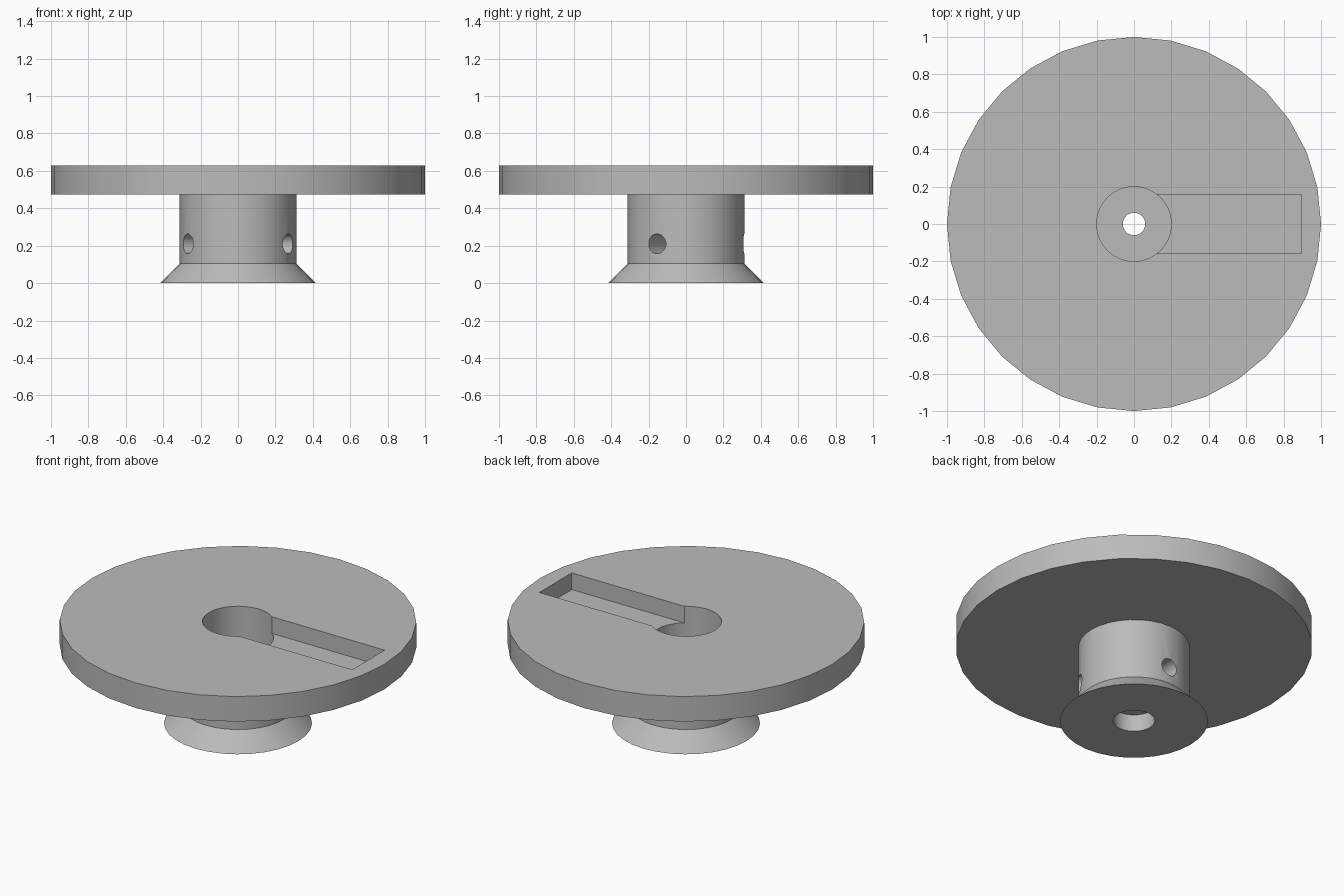
import bpy
import bmesh
import math
from mathutils import Matrix, Vector

if "Cube" in bpy.data.objects:
    bpy.data.objects.remove(bpy.data.objects["Cube"])

SIDES = 32
TOP = 0.63

grey = bpy.data.materials.new("plain_grey")
grey.use_nodes = True
colour = (0.5, 0.5, 0.5, 1)
grey.diffuse_color = colour
grey.node_tree.nodes["Principled BSDF"].inputs["Base Color"].default_value = colour


def add_object(name, bm):
    bmesh.ops.recalc_face_normals(bm, faces=bm.faces)
    mesh = bpy.data.meshes.new(name)
    bm.to_mesh(mesh)
    bm.free()
    mesh.materials.append(grey)
    obj = bpy.data.objects.new(name, mesh)
    bpy.context.collection.objects.link(obj)
    return obj


def lathe(name, profile):
    """Turn a closed (radius, height) outline around the z axis."""
    bm = bmesh.new()
    rings = []
    for r, z in profile:
        angles = [2 * math.pi * i / SIDES for i in range(SIDES)]
        rings.append([bm.verts.new((r * math.cos(a), r * math.sin(a), z)) for a in angles])
    for a, b in zip(rings, rings[1:] + rings[:1]):
        for i in range(SIDES):
            j = (i + 1) % SIDES
            bm.faces.new((a[i], a[j], b[j], b[i]))
    return add_object(name, bm)


def cut(body, cutter):
    """Subtract the cutter from the body and discard it."""
    cutter.hide_render = True
    mod = body.modifiers.new("cut", 'BOOLEAN')
    mod.operation = 'DIFFERENCE'
    mod.solver = 'EXACT'
    mod.object = cutter
    bpy.context.view_layer.objects.active = body
    bpy.ops.object.modifier_apply(modifier=mod.name)
    bpy.data.objects.remove(cutter)


# One-piece turned body: flared foot, hub, disc, top recess and stepped bore
body = lathe("disc_and_hub", [
    (0.117, 0), (0.415, 0), (0.312, 0.105), (0.312, 0.475),
    (1, 0.475), (1, TOP), (0.2, TOP), (0.2, 0.32),
    (0.06, 0.32), (0.06, 0.105), (0.117, 0.105),
])

# Straight slot from the recess towards the rim
slot_end, slot_width, slot_floor = 0.893, 0.316, 0.527
height = 0.2
bm = bmesh.new()
bmesh.ops.create_cube(bm, size=1, matrix=Matrix.Translation(
    (slot_end / 2, 0, slot_floor + height / 2)) @ Matrix.Diagonal((slot_end, slot_width, height, 1)))
cut(body, add_object("slot_cutter", bm))

# Three radial screw holes reaching the bore
for degrees in (-30, 90, 210):
    a = math.radians(degrees)
    axis = Vector((math.cos(a), math.sin(a), 0))
    turn = axis.to_track_quat('Z', 'Y').to_matrix().to_4x4()
    place = Matrix.Translation(axis * 0.22 + Vector((0, 0, 0.21))) @ turn
    bm = bmesh.new()
    bmesh.ops.create_cone(bm, cap_ends=True, segments=SIDES, radius1=0.053,
                          radius2=0.053, depth=0.36, matrix=place)
    cut(body, add_object("screw_hole_cutter", bm))

# Smooth round walls with crisp edges
bpy.ops.object.select_all(action='DESELECT')
body.select_set(True)
bpy.context.view_layer.objects.active = body
bpy.ops.object.shade_smooth_by_angle(angle=math.radians(30))
